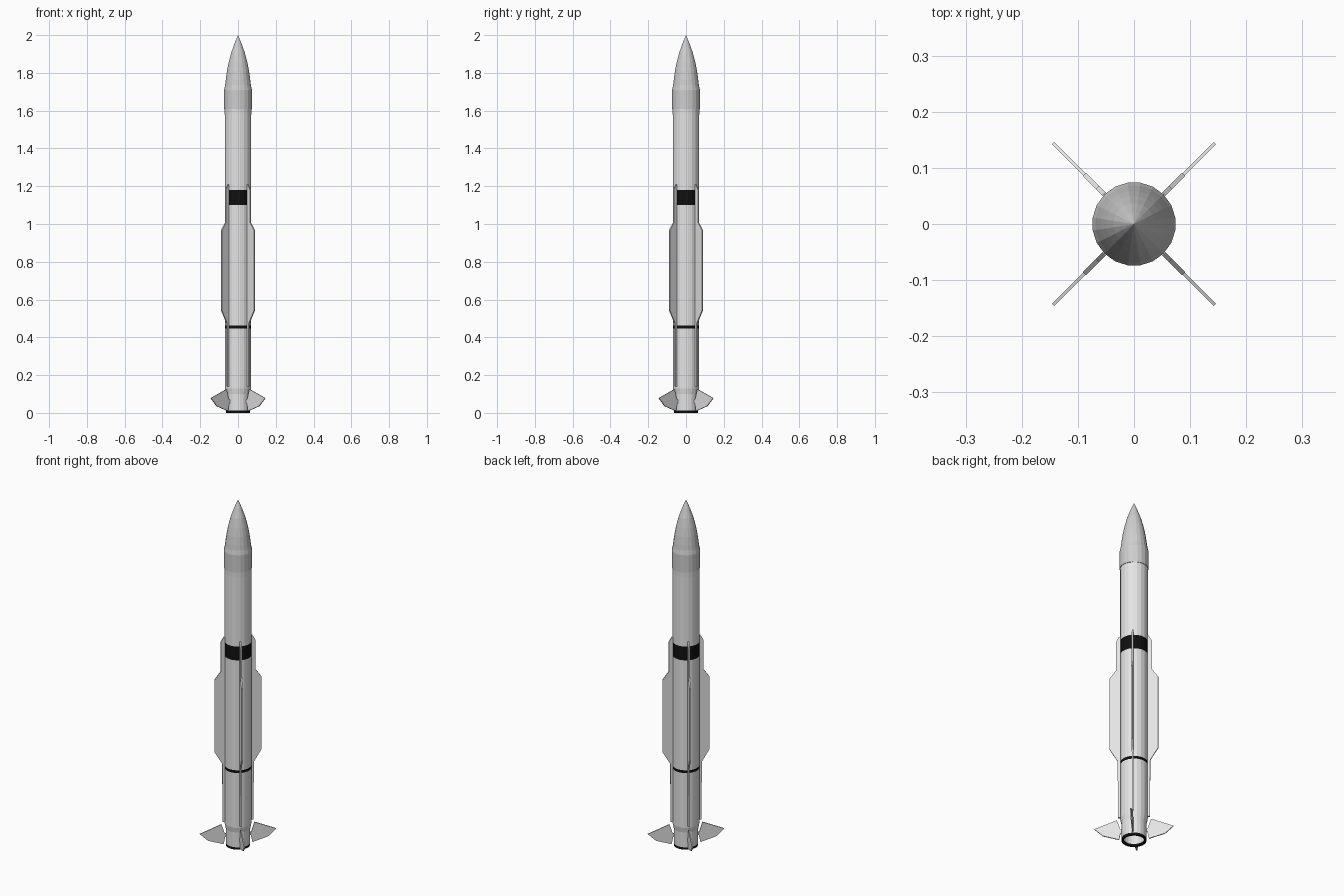
import bpy, bmesh, math
from mathutils import Matrix

if "Cube" in bpy.data.objects:
    bpy.data.objects.remove(bpy.data.objects["Cube"])

SIDES = 20


def material(name, value):
    m = bpy.data.materials.new(name)
    m.diffuse_color = (value, value, value, 1)
    m.use_nodes = True
    m.node_tree.nodes["Principled BSDF"].inputs["Base Color"].default_value = m.diffuse_color
    return m


LIGHT = material("light grey", 0.78)
NOSE = material("nose grey", 0.62)
BLACK = material("black", 0.005)


def finish(bm, name, mats):
    bmesh.ops.recalc_face_normals(bm, faces=bm.faces)
    me = bpy.data.meshes.new(name)
    bm.to_mesh(me)
    bm.free()
    for m in mats:
        me.materials.append(m)
    ob = bpy.data.objects.new(name, me)
    bpy.context.collection.objects.link(ob)
    return ob


def lathe(name, profile, mats, rule=lambda z: 0):
    """Revolve (radius, z) points; rule picks a material from face height."""
    bm = bmesh.new()
    rings = []
    for r, z in profile:
        if r == 0:
            rings.append([bm.verts.new((0, 0, z))] * SIDES)
        else:
            rings.append([bm.verts.new((r * math.cos(2 * math.pi * (i + 0.5) / SIDES),
                                        r * math.sin(2 * math.pi * (i + 0.5) / SIDES), z))
                          for i in range(SIDES)])
    for a, b in zip(rings, rings[1:]):
        for i in range(SIDES):
            j = (i + 1) % SIDES
            f = bm.faces.new(list(dict.fromkeys((a[i], a[j], b[j], b[i]))))
            f.material_index = rule(f.calc_center_median().z)
    return finish(bm, name, mats)


def four_plates(name, outline, thick):
    """Flat plates from an (r, z) outline, on the four diagonals."""
    for k in range(4):
        bm = bmesh.new()
        sides = [[bm.verts.new((r, s * thick / 2, z)) for r, z in outline] for s in (-1, 1)]
        bm.faces.new(sides[0])
        bm.faces.new(sides[1][::-1])
        n = len(outline)
        for i in range(n):
            j = (i + 1) % n
            bm.faces.new((sides[0][i], sides[0][j], sides[1][j], sides[1][i]))
        bm.transform(Matrix.Rotation(math.radians(45 + 90 * k), 4, 'Z'))
        finish(bm, f"{name}_{k + 1}", [LIGHT])


# Body tube with tapered tail, open nozzle, and painted black bands
def band(z):
    return 1 if z < 0.012 or 0.447 < z < 0.463 or 1.10 < z < 1.18 else 0


lathe("body", [(0, 0.10), (0.050, 0.10), (0.054, 0.013), (0.054, 0), (0.064, 0), (0.064, 0.013),
               (0.065, 0.10), (0.071, 0.13), (0.071, 0.447), (0.071, 0.463),
               (0.071, 1.10), (0.071, 1.18), (0.071, 1.58), (0.072, 1.61), (0, 1.61)],
      [LIGHT, BLACK], band)

# Collar and pointed nose
lathe("nose_cone", [(0, 1.605), (0.0745, 1.61), (0.0745, 1.71), (0.069, 1.735), (0.0655, 1.765),
                    (0.059, 1.81), (0.050, 1.855), (0.037, 1.905), (0.021, 1.95), (0, 2.0)], [NOSE])

# Long strakes: narrow front, wide middle, narrow rear
four_plates("strake", [(0.06, 1.21), (0.076, 1.21), (0.0926, 1.18), (0.0926, 1.01), (0.125, 0.965),
                       (0.125, 0.545), (0.084, 0.475), (0.082, 0.14), (0.06, 0.14)], 0.008)

# Swept tail fins and the short hinge posts holding them
four_plates("tail_fin", [(0.088, 0.125), (0.204, 0.078), (0.160, 0.036), (0.077, 0.01),
                         (0.067, 0.06)], 0.006)
four_plates("fin_hinge", [(0.055, 0.07), (0.072, 0.07), (0.072, 0.05), (0.055, 0.05)], 0.005)
